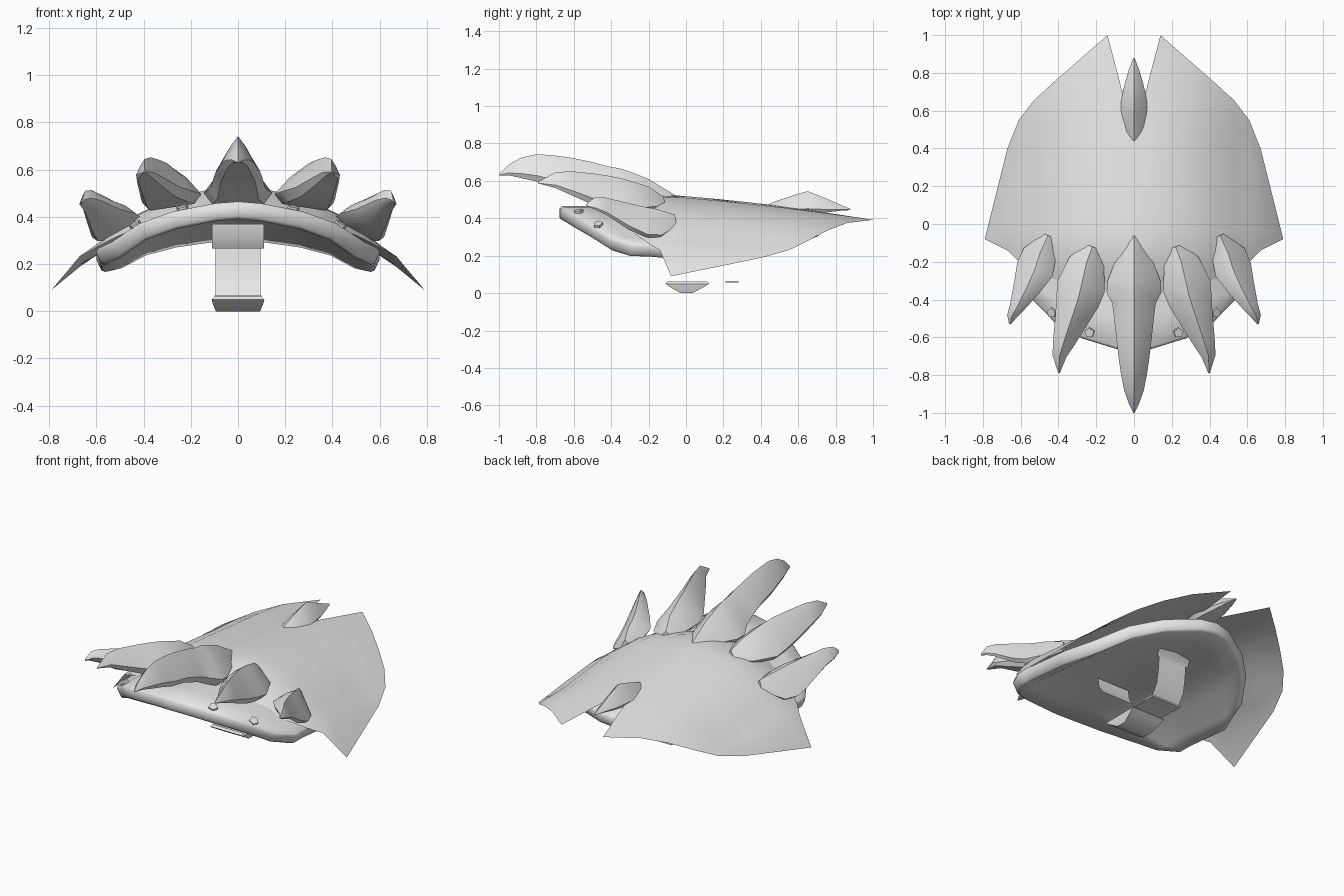
import bpy, bmesh, math
from mathutils import Vector

if "Cube" in bpy.data.objects:
    bpy.data.objects.remove(bpy.data.objects["Cube"])

grey = bpy.data.materials.new("grey")
grey.diffuse_color = (0.8, 0.8, 0.8, 1)
grey.use_nodes = True
grey.node_tree.nodes["Principled BSDF"].inputs["Base Color"].default_value = grey.diffuse_color


def lerp_table(t, v):
    """Piecewise linear lookup in a list of (key, value)."""
    if v <= t[0][0]:
        return t[0][1]
    for (a, p), (b, q) in zip(t, t[1:]):
        if v <= b:
            return p + (q - p) * (v - a) / (b - a)
    return t[-1][1]


def finish(name, bm, angle=40, recalc=True):
    bmesh.ops.remove_doubles(bm, verts=bm.verts, dist=0.0005)
    if recalc:
        bmesh.ops.recalc_face_normals(bm, faces=bm.faces)
    me = bpy.data.meshes.new(name)
    bm.to_mesh(me)
    bm.free()
    me.materials.append(grey)
    ob = bpy.data.objects.new(name, me)
    bpy.context.collection.objects.link(ob)
    bpy.ops.object.select_all(action='DESELECT')
    bpy.context.view_layer.objects.active = ob
    ob.select_set(True)
    bpy.ops.object.shade_smooth_by_angle(angle=math.radians(angle))
    return ob


def sheet(name, outline, z, rows):
    """Symmetric arched sheet from (x, front y, back y) stations."""
    cols = [(-x, f, b) for x, f, b in reversed(outline) if x > 0] + outline
    bm = bmesh.new()
    grid = []
    for x, f, b in cols:
        ys = [f + (b - f) * i / rows for i in range(rows + 1)]
        grid.append([bm.verts.new((x, y, z(abs(x), y))) for y in ys])
    for a, b in zip(grid, grid[1:]):
        for i in range(rows):
            bm.faces.new((a[i], b[i], b[i + 1], a[i + 1]))
    return finish(name, bm, recalc=False)


# hide shell: draped sheet with a notch at the back
ridge = [(-.36, .455), (-.2, .515), (-.08, .525), (.2, .5), (.43, .475), (.6, .455), (1, .40)]
drop = [(0, 0), (.16, .01), (.3, .05), (.42, .11), (.53, .185), (.61, .25), (.67, .29), (.79, .435)]
flatten = [(.4, 1), (.6, .9)]


def shell_z(x, y):
    return lerp_table(ridge, y) - lerp_table(drop, x) * lerp_table(flatten, y)


sheet("hide_shell", [(0, -.36, .55), (.04, -.36, .6), (.075, -.36, .75), (.14, -.36, 1.0),
                     (.3, -.36, .86), (.42, -.33, .755), (.53, -.26, .655), (.61, -.2, .55),
                     (.67, -.14, .4), (.79, -.08, -.08)], shell_z, 12)

# base plate: thick arched plate under the shell
arch = [(0, 0), (.1, .008), (.235, .03), (.3, .05), (.435, .1), (.53, .17), (.6, .205)]


def plate_z(x, y):
    return .465 - lerp_table(arch, x) - .1 * max(0, y + .2)


plate = sheet("base_plate", [(0, -.675, .72), (.1, -.66, .7), (.28, -.605, .6), (.42, -.525, .47),
                             (.535, -.41, .3), (.605, -.29, .1)], plate_z, 8)
sol = plate.modifiers.new("thickness", 'SOLIDIFY')
sol.thickness, sol.offset = .075, -1
bev = plate.modifiers.new("rim", 'BEVEL')
bev.width, bev.segments, bev.limit_method, bev.angle_limit = .012, 1, 'ANGLE', math.radians(50)


def spike(name, stations, mirror=False, tilt=0.0):
    """Loft ridged sections; station = top ridge (x, y, z), half width, height."""
    for s in ((1, -1) if mirror else (1,)):
        bm = bmesh.new()
        tops = [Vector((p[0] * s, p[1], p[2])) for p in stations]
        rings = []
        for i, t in enumerate(tops):
            d = tops[min(i + 1, len(tops) - 1)] - tops[max(i - 1, 0)]
            side = Vector((-d.y, d.x, 0)).normalized()
            side.z = -tilt * s      # outer side hangs lower, following the shell
            w, h = stations[i][3:]
            sec = [(0, 0), (.5, .32), (1, .78), (.75, 1), (0, 1),
                   (-.75, 1), (-1, .78), (-.5, .32)]
            rings.append([bm.verts.new(t + side * (a * w) - Vector((0, 0, b * h))) for a, b in sec])
        for a, b in zip(rings, rings[1:]):
            for k in range(8):
                j = (k + 1) % 8
                bm.faces.new((a[k], a[j], b[j], b[k]))
        bm.faces.new(rings[0])
        bm.faces.new(rings[-1])
        label = name if not mirror else name + ("_right" if s > 0 else "_left")
        finish(label, bm, 45)


# front crest of five spikes and the small rear one
spike("centre_spike", [(0, -.06, .525, .025, .05), (0, -.2, .61, .10, .14), (0, -.3, .65, .14, .2),
                       (0, -.36, .668, .145, .215), (0, -.42, .678, .115, .2), (0, -.5, .7, .105, .18),
                       (0, -.62, .725, .092, .165), (0, -.72, .738, .08, .165),
                       (0, -.8, .742, .068, .145), (0, -.88, .725, .052, .11),
                       (0, -.95, .685, .028, .055), (0, -1.0, .635, .003, .006)])
spike("middle_spike", [(.22, -.12, .515, .035, .06), (.25, -.2, .57, .095, .12),
                       (.28, -.33, .61, .128, .17), (.3, -.41, .627, .115, .175),
                       (.33, -.5, .64, .09, .165), (.37, -.62, .652, .06, .125),
                       (.395, -.7, .645, .037, .08), (.397, -.79, .595, .004, .008)], True, .15)
spike("outer_spike", [(.455, -.06, .42, .025, .06), (.5, -.16, .45, .09, .12),
                      (.525, -.24, .465, .1, .13), (.565, -.33, .487, .075, .12),
                      (.62, -.44, .513, .04, .08), (.648, -.49, .51, .025, .055),
                      (.657, -.53, .48, .005, .015)], True, .5)
spike("rear_spike", [(0, .44, .475, .03, .03), (0, .49, .495, .058, .06), (0, .58, .525, .07, .10),
                     (0, .65, .545, .068, .12), (0, .74, .51, .05, .08), (0, .82, .475, .026, .035),
                     (0, .88, .45, .003, .006)])

# five-sided studs on the plate
for s in (1, -1):
    for x, y, tilt in ((.235, -.575, 14), (.435, -.47, 32)):
        bpy.ops.mesh.primitive_cylinder_add(vertices=5, radius=.027, depth=.014,
                                            location=(s * x, y, plate_z(x, y) + .002),
                                            rotation=(math.radians(12), math.radians(tilt) * s, 0))
        stud = bpy.context.object
        stud.name = "stud"
        stud.data.materials.append(grey)


def ribbon(name, profile, half):
    """Flat strap swept across x from (y, z) points."""
    bm = bmesh.new()
    rows = [[bm.verts.new((x, y, z)) for x in (-half, half)] for y, z in profile]
    for a, b in zip(rows, rows[1:]):
        bm.faces.new((a[0], a[1], b[1], b[0]))
    finish(name, bm)


# straps under the plate
ribbon("front_strap", [(-.18, .37), (-.17, .31), (-.14, .265)], .11)
ribbon("rear_strap", [(.10, .055), (.2, .058), (.27, .065), (.31, .13), (.325, .22), (.33, .3)], .096)
ribbon("rear_strap_mount", [(.33, .29), (.345, .32), (.39, .35)], .11)

# thin keeper on the strap bend
bpy.ops.mesh.primitive_cube_add(size=1, location=(0, .245, .061))
keeper = bpy.context.object
keeper.name = "strap_keeper"
keeper.scale = (.2, .07, .01)
keeper.data.materials.append(grey)

# rounded grip pad at the bottom
bm = bmesh.new()
pad = []
for y0, y1, hx, z in ((-.1, .115, .10, .062), (-.11, .125, .112, .05),
                      (-.09, .1, .108, .035), (-.03, .035, .094, 0)):
    pad.append([bm.verts.new(p) for p in ((-hx, y0, z), (hx, y0, z), (hx, y1, z), (-hx, y1, z))])
for a, b in zip(pad, pad[1:]):
    for k in range(4):
        j = (k + 1) % 4
        bm.faces.new((a[k], a[j], b[j], b[k]))
bm.faces.new(pad[0])
bm.faces.new(pad[-1])
finish("grip_pad", bm)
